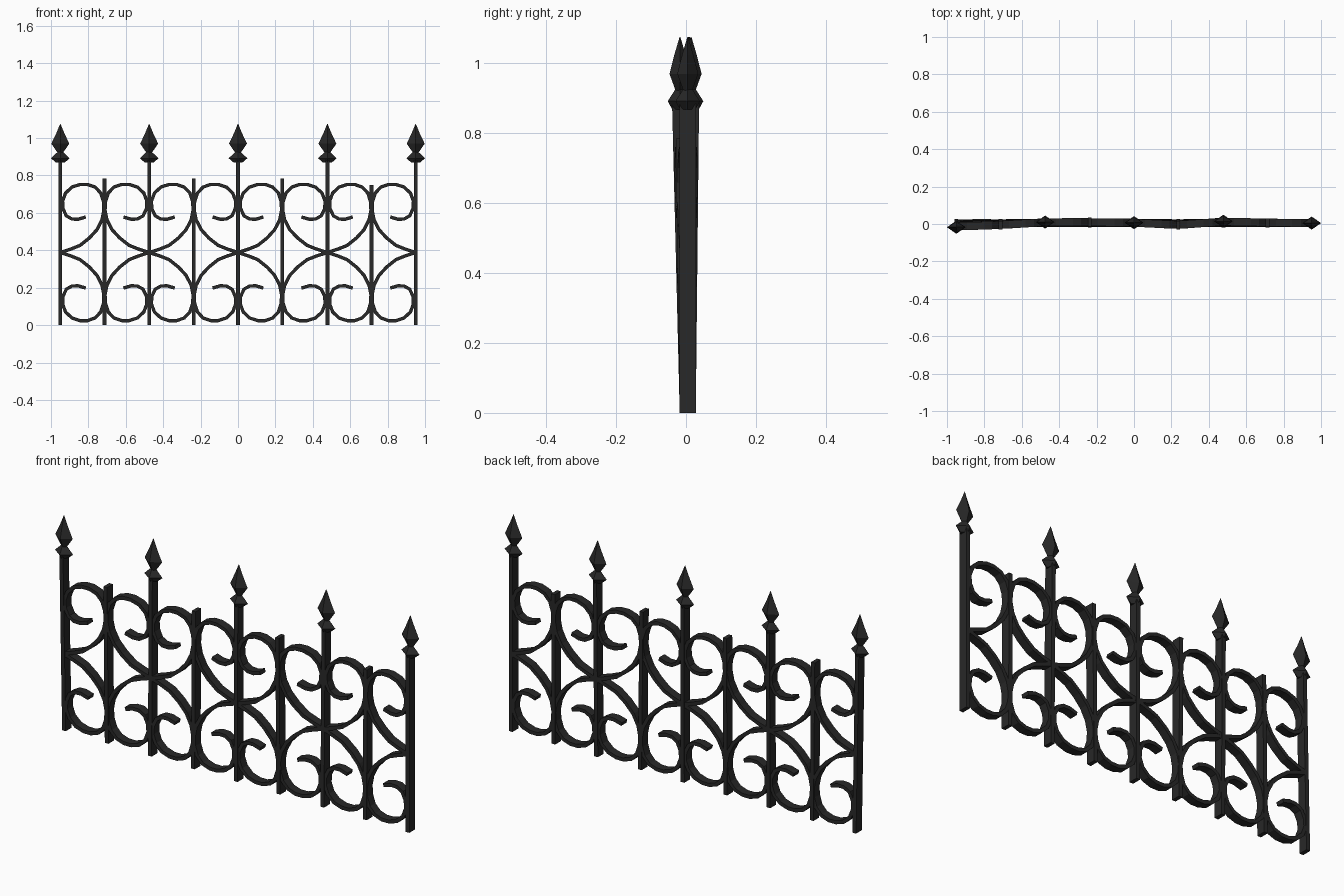
import bpy, bmesh
from mathutils import Vector

if "Cube" in bpy.data.objects:
    bpy.data.objects.remove(bpy.data.objects["Cube"])

iron = bpy.data.materials.new("black iron")
iron.diffuse_color = (0.021, 0.021, 0.021, 1)
iron.use_nodes = True
iron.node_tree.nodes["Principled BSDF"].inputs["Base Color"].default_value = iron.diffuse_color

TALL = [-0.95, -0.475, 0.0, 0.478, 0.95]
SHORT = [-0.714, -0.237, 0.236, 0.714]
# the hand-made fence leans slightly in y, by a different amount at each post
LEAN = [(-0.95, -0.021), (-0.714, -0.012), (-0.475, 0.005), (-0.237, 0.006), (0, 0.002),
        (0.236, -0.012), (0.478, 0.009), (0.714, 0.003), (0.95, 0.0)]


def bend(x, z):
    x = max(-0.95, min(0.95, x))
    for (x0, a), (x1, b) in zip(LEAN, LEAN[1:]):
        if x <= x1:
            return 0.005 + (a + (b - a) * (x - x0) / (x1 - x0)) * z / 0.85


def finish(bm, name):
    bmesh.ops.recalc_face_normals(bm, faces=bm.faces)
    me = bpy.data.meshes.new(name)
    bm.to_mesh(me)
    bm.free()
    me.materials.append(iron)
    ob = bpy.data.objects.new(name, me)
    bpy.context.collection.objects.link(ob)
    return ob


def loft(rings, name):
    """Join four-cornered rings into a closed flat-faced solid."""
    bm = bmesh.new()
    vs = [[bm.verts.new(p) for p in r] for r in rings]
    for a, b in zip(vs, vs[1:]):
        for i in range(4):
            j = (i + 1) % 4
            bm.faces.new((a[i], a[j], b[j], b[i]))
    bm.faces.new(vs[0])
    bm.faces.new(vs[-1])
    return finish(bm, name)


def post(x, top, name):
    rings = []
    for z in (0, top):
        y = bend(x, z)
        rings.append([(x + sx * 0.010, y + sy * 0.023, z)
                      for sx, sy in ((-1, -1), (1, -1), (1, 1), (-1, 1))])
    loft(rings, name)


def diamond(x, profile, name):
    y = bend(x, 0.9)
    loft([[(x - hx, y, z), (x, y - hy, z), (x + hx, y, z), (x, y + hy, z)]
          for hx, hy, z in profile], name)


def ribbon(pts, name, w=0.018, d=0.042):
    rings = []
    for i, (x, z) in enumerate(pts):
        a, b = Vector(pts[max(i - 1, 0)]), Vector(pts[min(i + 1, len(pts) - 1)])
        t = (b - a).normalized()
        nx, nz = -t.y * w / 2, t.x * w / 2
        y = bend(x, z)
        rings.append([(x + s * nx, y + e * d / 2, z + s * nz)
                      for s, e in ((-1, -1), (1, -1), (1, 1), (-1, 1))])
    loft(rings, name)


# tall posts with collar and spear finial
for x in TALL:
    post(x, 0.885, "tall_post")
    diamond(x, [(0.022, 0.022, 0.868), (0.050, 0.035, 0.892),
                (0.012, 0.012, 0.928)], "finial_collar")
    diamond(x, [(0.010, 0.010, 0.915), (0.048, 0.030, 0.970),
                (0.022, 0.016, 1.025), (0.001, 0.001, 1.076)], "finial_spear")

# short posts
for x in SHORT:
    post(x, 0.75 if x > 0.5 else 0.785, "short_post")

# scroll path, measured from the tall post (x) and mid height (z)
SCROLL = [(0, 0), (0.055, 0.018), (0.105, 0.038), (0.155, 0.078), (0.195, 0.122), (0.222, 0.175),
          (0.232, 0.225), (0.230, 0.272), (0.215, 0.318), (0.185, 0.350), (0.145, 0.364),
          (0.105, 0.364), (0.062, 0.350), (0.028, 0.318), (0.012, 0.275), (0.014, 0.235),
          (0.032, 0.196), (0.062, 0.179), (0.095, 0.178), (0.135, 0.190)]
for t in TALL:
    for s in SHORT:
        if abs(s - t) < 0.3:
            k = (s - t) / 0.235
            for up, name in ((1, "upper_scroll"), (-1, "lower_scroll")):
                ribbon([(t + k * x, 0.388 + up * z) for x, z in SCROLL], name)
